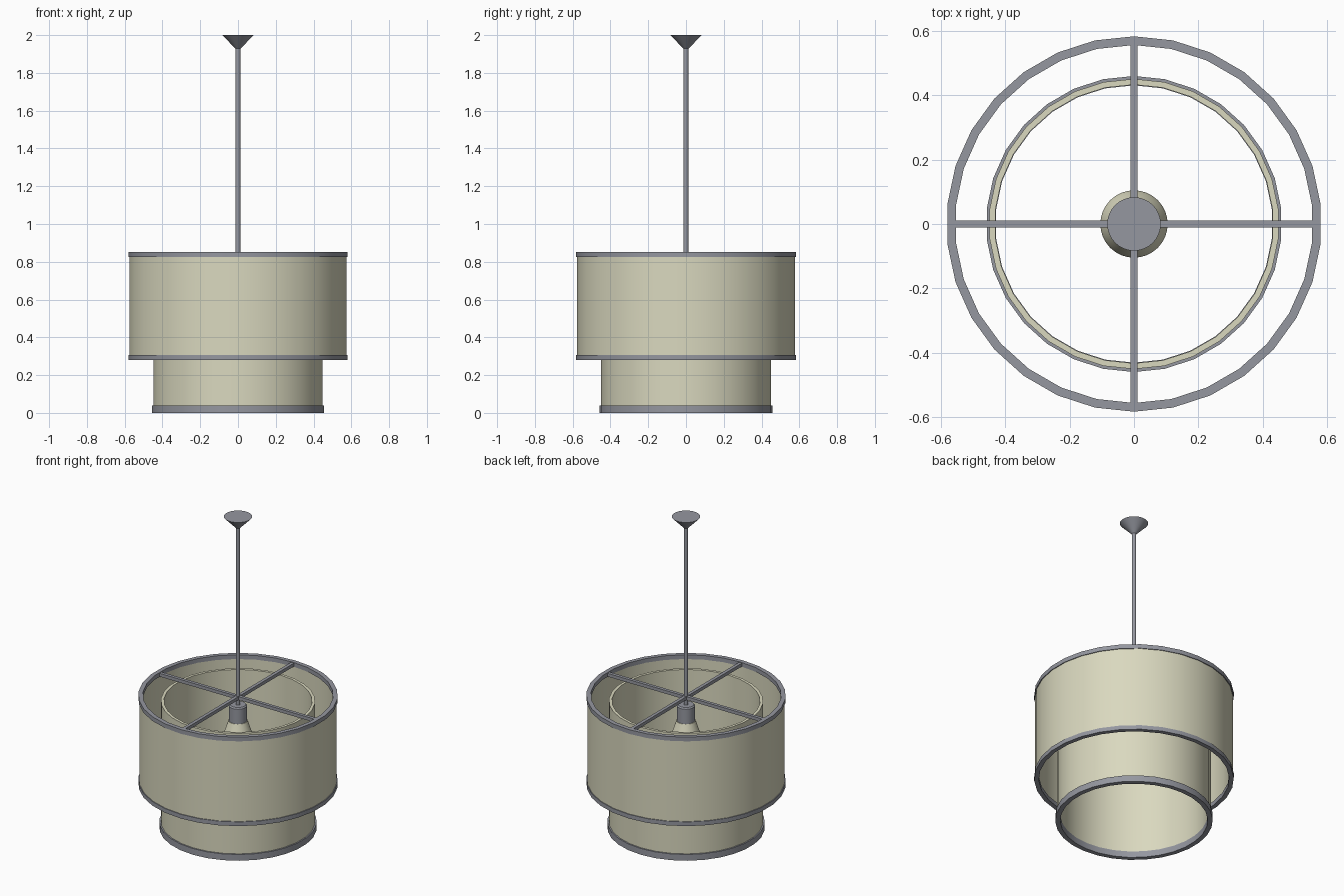
import bpy, math

if "Cube" in bpy.data.objects:
    bpy.data.objects.remove(bpy.data.objects["Cube"])


def material(name, rgb):
    m = bpy.data.materials.new(name)
    m.diffuse_color = (*rgb, 1)
    m.use_nodes = True
    m.node_tree.nodes["Principled BSDF"].inputs["Base Color"].default_value = m.diffuse_color
    return m


METAL = material("grey metal", (0.30, 0.31, 0.35))
FABRIC = material("cream fabric", (0.70, 0.69, 0.52))


def lathe(name, profile, mat, sides=30, closed=True):
    """Spin an (r, z) profile, listed counter-clockwise in r-z, around z."""
    n = len(profile)
    verts, faces = [], []
    for i in range(sides):
        a = math.pi / 2 + 2 * math.pi * i / sides
        verts += [(r * math.cos(a), r * math.sin(a), z) for r, z in profile]
    for i in range(sides):
        j = (i + 1) % sides
        for k in range(n if closed else n - 1):
            l = (k + 1) % n
            faces.append((i * n + k, j * n + k, j * n + l, i * n + l))
    if not closed:  # cap both ends
        faces.append(tuple(i * n for i in reversed(range(sides))))
        faces.append(tuple(i * n + n - 1 for i in range(sides)))
    me = bpy.data.meshes.new(name)
    me.from_pydata(verts, [], faces)
    me.materials.append(mat)
    ob = bpy.data.objects.new(name, me)
    bpy.context.collection.objects.link(ob)
    bpy.ops.object.select_all(action='DESELECT')
    ob.select_set(True)
    bpy.context.view_layer.objects.active = ob
    bpy.ops.object.shade_smooth_by_angle(angle=math.radians(32))
    return ob


def tube(name, r0, r1, z0, z1, mat):
    return lathe(name, [(r0, z0), (r1, z0), (r1, z1), (r0, z1)], mat)


# Fabric drums
tube("outer_shade", 0.560, 0.577, 0.29, 0.84, FABRIC)
tube("inner_shade", 0.432, 0.450, 0.01, 0.815, FABRIC)

# Metal trim bands
tube("outer_top_band", 0.555, 0.582, 0.825, 0.852, METAL)
tube("outer_bottom_band", 0.555, 0.582, 0.28, 0.307, METAL)
tube("inner_bottom_band", 0.430, 0.459, 0.0, 0.04, METAL)

# Cross spokes carrying the shades
for name, dims in (("spoke_x", (1.13, 0.021, 0.021)), ("spoke_y", (0.021, 1.13, 0.021))):
    bpy.ops.mesh.primitive_cube_add(size=1, location=(0, 0, 0.838))
    ob = bpy.context.object
    ob.name = name
    ob.scale = dims
    ob.data.materials.append(METAL)

# Hanging rod, ceiling canopy, bulb socket and bulb
lathe("rod", [(0.013, 0.78), (0.013, 1.94)], METAL, 16, False)
lathe("ceiling_canopy", [(0.013, 1.928), (0.083, 2.0)], METAL, 32, False)
lathe("bulb_socket", [(0.053, 0.685), (0.053, 0.785), (0.046, 0.793)], METAL, 32, False)
bulb = [(0.105 * math.sin(a), 0.535 - 0.105 * math.cos(a))
        for a in (math.radians(5 + 13 * k) for k in range(9))]
lathe("bulb", bulb + [(0.088, 0.595), (0.072, 0.64), (0.056, 0.69)], FABRIC, 32, False)
